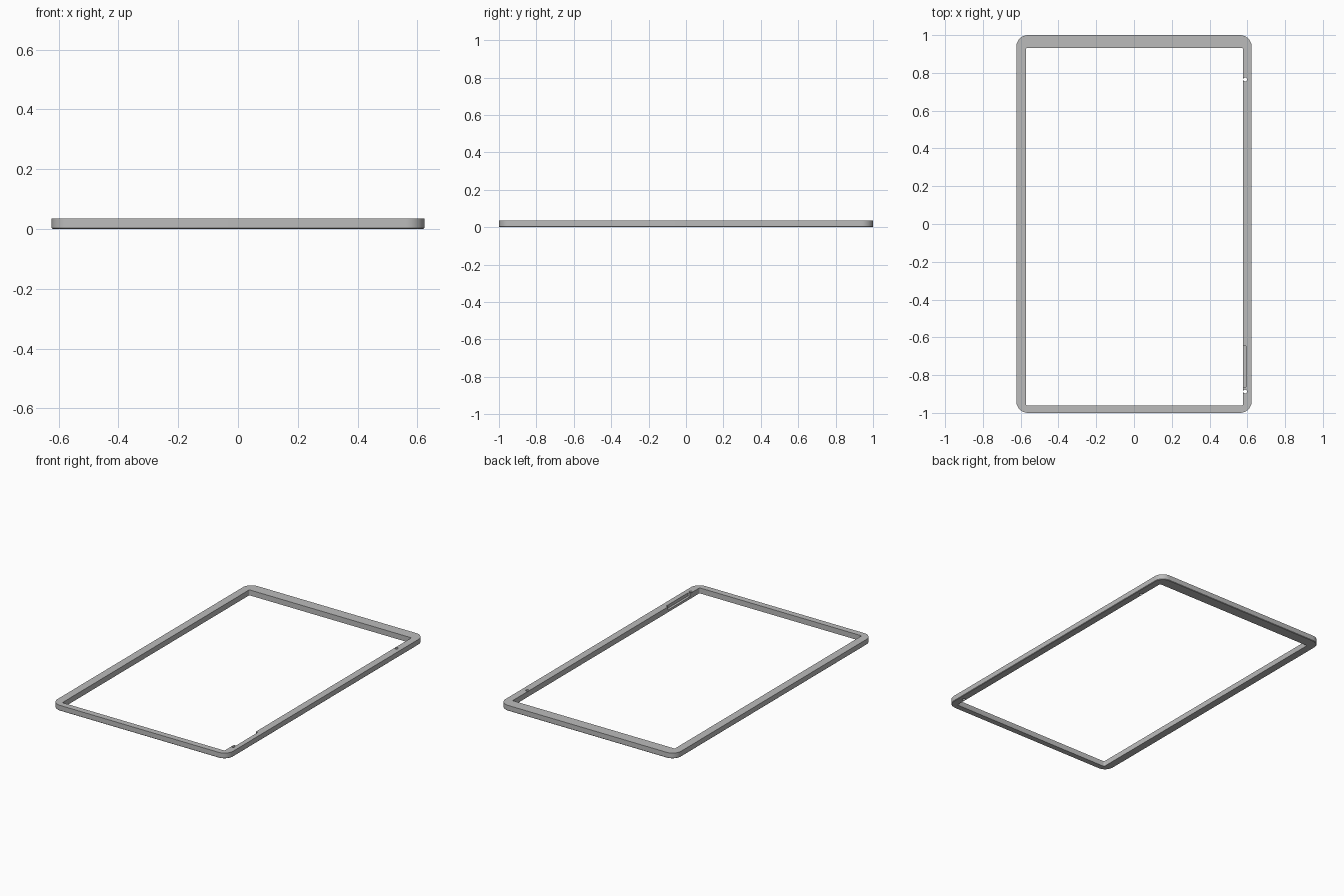
import bpy, bmesh, math

if "Cube" in bpy.data.objects:
    bpy.data.objects.remove(bpy.data.objects["Cube"], do_unlink=True)

HEIGHT = 0.035

grey = bpy.data.materials.new("frame_grey")
grey.use_nodes = True
grey.diffuse_color = (0.5, 0.5, 0.5, 1)
grey.node_tree.nodes["Principled BSDF"].inputs["Base Color"].default_value = (0.5, 0.5, 0.5, 1)


def rounded_outline(x0, x1, y0, y1, radius, steps):
    """Counter-clockwise outline of a rounded rectangle."""
    centres = [(x1 - radius, y1 - radius), (x0 + radius, y1 - radius),
               (x0 + radius, y0 + radius), (x1 - radius, y0 + radius)]
    points = []
    for quarter, (cx, cy) in enumerate(centres):
        for i in range(steps + 1):
            a = (quarter + i / steps) * math.pi / 2
            points.append((cx + radius * math.cos(a), cy + radius * math.sin(a)))
    return points


def prism(name, outline, z0, z1, bottom_inset=0):
    """Solid from an outline, with an optional small chamfer at its foot."""
    bm = bmesh.new()
    base = bm.faces.new([bm.verts.new((x, y, z0)) for x, y in outline])
    top = bmesh.ops.extrude_face_region(bm, geom=[base])["geom"]
    bmesh.ops.translate(bm, vec=(0, 0, z1 - z0),
                        verts=[v for v in top if isinstance(v, bmesh.types.BMVert)])
    bmesh.ops.recalc_face_normals(bm, faces=bm.faces)
    if bottom_inset:
        foot = [e for e in bm.edges if all(abs(v.co.z - z0) < 1e-6 for v in e.verts)]
        bmesh.ops.bevel(bm, geom=foot, offset=bottom_inset, segments=1, affect='EDGES')
    mesh = bpy.data.meshes.new(name)
    bm.to_mesh(mesh)
    bm.free()
    mesh.materials.append(grey)
    obj = bpy.data.objects.new(name, mesh)
    bpy.context.collection.objects.link(obj)
    return obj


# Bezel frame with rounded corners
frame = prism("bezel_frame", rounded_outline(-0.623, 0.623, -1, 1, 0.062, 12),
              0, HEIGHT, 0.003)

# Window opening, two pin holes and the shallow slot in the left rail
cutters = [
    prism("window_cutter", rounded_outline(-0.572, 0.577, -0.961, 0.931, 0.006, 4), -0.1, 0.1),
    prism("slot_cutter", rounded_outline(0.56, 0.592, -0.866, -0.643, 0.004, 3), 0.015, 0.1),
]
for label, y in (("rear", 0.765), ("front", -0.887)):
    cutters.append(prism(label + "_hole_cutter",
                         rounded_outline(0.578, 0.598, y - 0.01, y + 0.01, 0.0099, 5), -0.1, 0.1))

bpy.context.view_layer.objects.active = frame
for cutter in cutters:
    cut = frame.modifiers.new(cutter.name, 'BOOLEAN')
    cut.operation = 'DIFFERENCE'
    cut.solver = 'EXACT'
    cut.object = cutter
    bpy.ops.object.modifier_apply(modifier=cut.name)
    bpy.data.objects.remove(cutter, do_unlink=True)

bpy.ops.object.select_all(action='DESELECT')
frame.select_set(True)
bpy.ops.object.shade_smooth_by_angle(angle=math.radians(30))
